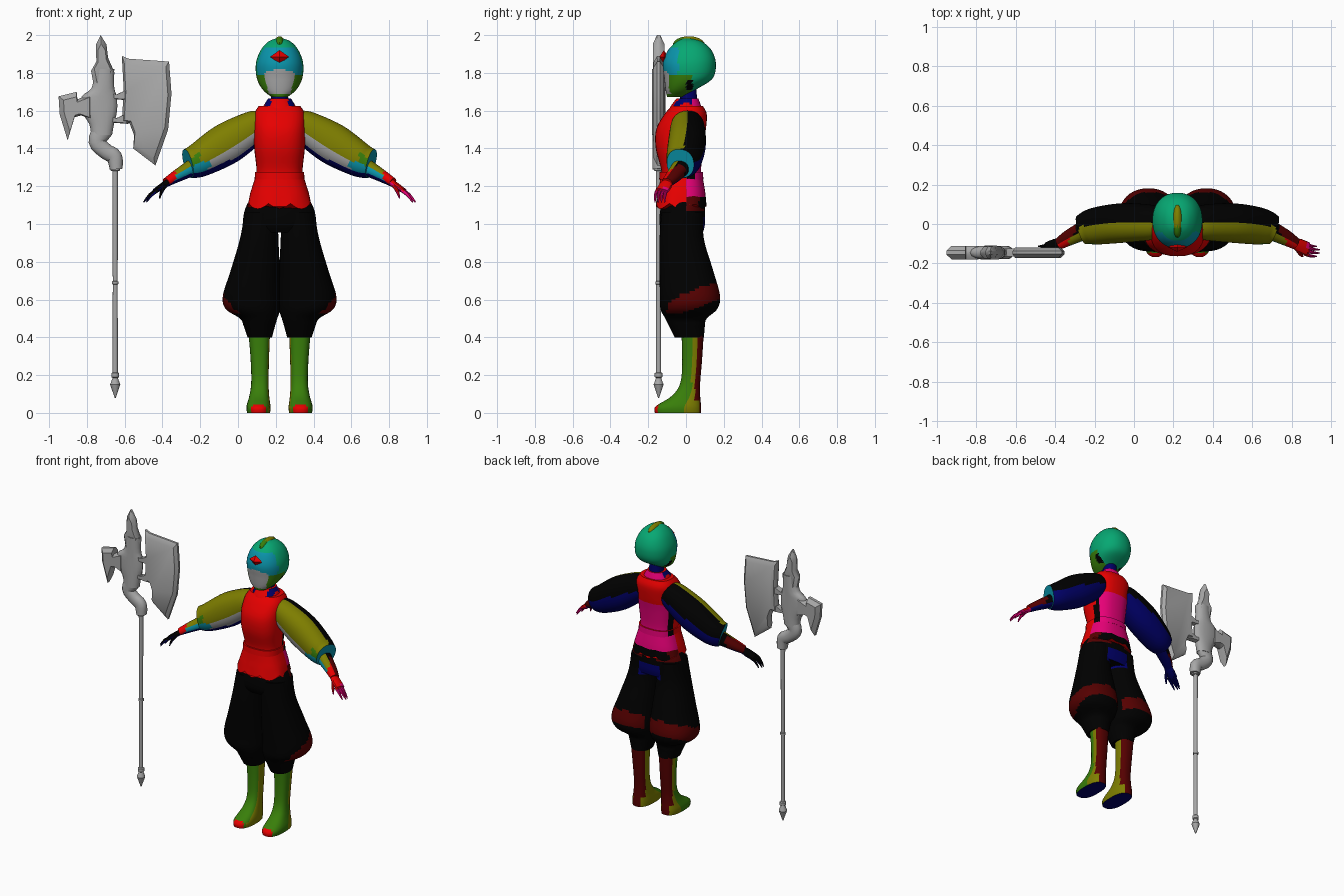
import bpy, bmesh, math
from mathutils import Vector

if "Cube" in bpy.data.objects:
    bpy.data.objects.remove(bpy.data.objects["Cube"])

BODY_X = 0.22    # the figure stands to one side of its axe
AXE_Y = -0.145

COLOURS = {
    "black": (0, 0, 0), "dark red": (0.09, 0, 0),
    "red": (0.9, 0, 0), "green": (0.04, 0.21, 0.003),
    "olive": (0.21, 0.21, 0), "teal": (0.002, 0.39, 0.17),
    "cyan": (0.003, 0.3, 0.41), "navy": (0, 0, 0.14),
    "pink": (0.87, 0, 0.2), "steel": (0.39, 0.39, 0.39)}
MATS = {}
for label, rgb in COLOURS.items():
    m = MATS[label] = bpy.data.materials.new(label)
    m.use_nodes = True
    m.diffuse_color = (*rgb, 1)
    m.node_tree.nodes["Principled BSDF"].inputs["Base Color"].default_value = (*rgb, 1)


def finish(name, bm, rule, side=1, shift=BODY_X):
    """Colour faces by rule(centre, normal), mirror, and link the object."""
    bmesh.ops.recalc_face_normals(bm, faces=bm.faces)
    bm.normal_update()
    me = bpy.data.meshes.new(name)
    used = []
    for f in bm.faces:
        key = rule if isinstance(rule, str) else rule(f.calc_center_median(), f.normal)
        if key not in used:
            used.append(key)
            me.materials.append(MATS[key])
        f.material_index = used.index(key)
    for v in bm.verts:
        v.co.x = v.co.x * side + shift
    if side < 0:
        bmesh.ops.reverse_faces(bm, faces=bm.faces)
    bm.to_mesh(me)
    bm.free()
    me.shade_smooth()
    me.set_sharp_from_angle(angle=math.radians(38))
    bpy.context.scene.collection.objects.link(bpy.data.objects.new(name, me))


def catmull(rows, steps):
    """Smoothly resample rows of equal length."""
    out = []
    for i in range(len(rows) - 1):
        a, b, c, d = (rows[max(0, min(len(rows) - 1, i + k))] for k in (-1, 0, 1, 2))
        for j in range(steps):
            t = j / steps
            out.append([q + t / 2 * (r - p + t * (2*p - 5*q + 4*r - s + t * (3*(q - r) + s - p)))
                        for p, q, r, s in zip(a, b, c, d)])
    return out + [list(rows[-1])]


def loft(name, rows, rule, side=1, shift=BODY_X, steps=5, segs=32, level=True, power=2.2, edit=None):
    """Skin ellipses (x, y, z, radius_u, radius_v) along a path."""
    bm = bmesh.new()
    rows = catmull(rows, steps) if steps > 1 else rows
    pts = [Vector(r[:3]) for r in rows]
    rings = []
    for i, r in enumerate(rows):
        u, v = Vector((1, 0, 0)), Vector((0, 1, 0))
        if not level:
            t = (pts[min(i + 1, len(pts) - 1)] - pts[max(i - 1, 0)]).normalized()
            v = (v - t * v.dot(t)).normalized()
            u = v.cross(t)
        ring = []
        for k in range(segs):
            a = math.tau * k / segs
            c, s = (math.copysign(abs(w) ** (2 / power), w) for w in (math.cos(a), math.sin(a)))
            ring.append(bm.verts.new(pts[i] + u * c * max(r[3], .002) + v * s * max(r[4], .002)))
        rings.append(ring)
    for a, b in zip(rings, rings[1:]):
        for k in range(segs):
            n = (k + 1) % segs
            bm.faces.new((a[k], a[n], b[n], b[k]))
    bm.faces.new(rings[0])
    bm.faces.new(rings[-1])
    if edit:
        edit(bm)
    finish(name, bm, rule, side, shift)


def spans(rows):
    """Level rings from (z, x_min, x_max, y_min, y_max)."""
    return [((a + b) / 2, (c + d) / 2, z, (b - a) / 2, (d - c) / 2) for z, a, b, c, d in rows]


def round_rows(rows):
    """Level rings centred on the body from (z, half_width, y_min, y_max)."""
    return spans([(z, -w, w, a, b) for z, w, a, b in rows])


def ellipsoid(name, centre, size, rule, u=20, v=12):
    bm = bmesh.new()
    bmesh.ops.create_uvsphere(bm, u_segments=u, v_segments=v, radius=1)
    for p in bm.verts:
        p.co = Vector(centre) + Vector([a * b for a, b in zip(p.co, size)])
    finish(name, bm, rule)


def plate(name, outline, half, inset=0.82):
    """A flat steel piece with bevelled faces, drawn in the xz plane."""
    bm = bmesh.new()
    cx = sum(p[0] for p in outline) / len(outline)
    cz = sum(p[1] for p in outline) / len(outline)
    rings = []
    for y, k in ((-half, inset), (-half * .3, 1), (half * .3, 1), (half, inset)):
        rings.append([bm.verts.new((cx + (x - cx) * k, AXE_Y + y, cz + (z - cz) * k)) for x, z in outline])
    for a, b in zip(rings, rings[1:]):
        for k in range(len(a)):
            n = (k + 1) % len(a)
            bm.faces.new((a[k], a[n], b[n], b[k]))
    bm.faces.new(rings[0])
    bm.faces.new(rings[-1])
    finish(name, bm, "steel", shift=0)


# Colour rules
def helmet_rule(c, n):
    if c.y < -.02 and c.z < 1.825 - abs(c.x) * .3 and abs(c.x) < .092 - (1.83 - c.z) * .25:
        return "steel" if c.z > 1.685 else "green"
    if 0 < c.y < .035 and 1.71 < c.z < 1.765:
        return "black"
    if c.z < 1.79 and c.y < .03:
        return "green"
    return "cyan" if c.y < -.04 and c.z < 1.935 else "teal"


def tunic_rule(c, n):
    if n.y > .25 and c.z < 1.47:
        return "pink" if n.y > .6 else "black"
    return "red"


def skirt_rule(c, n):
    if n.y > .1:
        return "pink" if c.z > 1.15 else ("black" if n.y > .75 else "dark red")
    return "red"


def sleeve_rule(c, n):
    if n.y > (-.02 if n.z > 0 else .1):
        return "navy" if n.z < 0 else "black"
    if n.z > -.15:
        return "green" if c.x > .42 and n.z < .25 else "olive"
    if n.z < -.62:
        return "navy"
    return "cyan" if c.x > .37 else "steel"


def forearm_rule(c, n):
    if n.z < -.5:
        return "navy"
    if n.y > -.15:
        return "dark red" if c.x > .52 else "black"
    if c.x > .55:
        return "red"
    return "cyan" if n.z < .3 else "olive"


def left_hand_rule(c, n):
    return "red" if n.z > .2 and c.x < .66 else "pink"


def right_hand_rule(c, n):
    return "navy" if n.z < -.1 else "black"


def seat(c, n):
    return n.y > .3 and abs(c.x) < .085 and .93 < c.z < 1.04


def hip_rule(c, n):
    if seat(c, n):
        return "navy"
    return "dark red" if n.y > .2 and abs(c.x) > .06 and c.z > 1.07 else "black"


def trouser_rule(c, n):
    if seat(c, n):
        return "navy"
    band = abs(c.z - .55 - .36 * (c.y + .1)) < min(.05, .025 + .35 * (c.y + .1))
    return "dark red" if band and c.y > -.1 and (n.x > .3 or n.y > .5) else "black"


def boot_rule(c, n):
    if n.z < -.5:
        return "navy"
    if c.y < -.147 and c.z < .04:
        return "red"
    if n.y > .35:
        return "dark red" if c.z > .07 or n.y > .8 else "olive"
    return "olive" if n.y > .05 or n.x < -.85 else "green"


# Helmet, crest and brow gem
loft("helmet", round_rows([(1.985, .012, -.01, .02), (1.965, .06, -.05, .085), (1.92, .1, -.095, .135),
                           (1.85, .125, -.122, .158), (1.77, .12, -.115, .14), (1.71, .088, -.108, .05),
                           (1.672, .042, -.1, -.01)]), helmet_rule, segs=56, steps=8)
ellipsoid("helmet_crest", (0, .015, 1.947), (.03, .085, .047),
          lambda c, n: "green" if n.y < -.2 else "olive")
ellipsoid("brow_gem", (0, -.117, 1.885), (.05, .024, .036), "red", 4, 2)

# Neck and collar
loft("neck", round_rows([(1.6, .05, -.04, .06), (1.74, .042, -.025, .055)]), "navy", steps=1)
loft("collar", round_rows([(1.59, .1, -.1, .09), (1.625, .085, -.08, .08), (1.665, .06, -.05, .065)]),
     lambda c, n: "pink" if n.y > .3 else ("navy" if .045 < abs(c.x) < .075 and c.z > 1.6 else "red"))

# Tunic, belt and flared skirt with a scalloped hem
loft("tunic", round_rows([(1.2, .135, -.135, .09), (1.28, .122, -.13, .08), (1.4, .134, -.16, .09),
                          (1.5, .138, -.158, .105), (1.58, .135, -.115, .11), (1.625, .11, -.075, .09)]),
     tunic_rule, power=2.5)
loft("belt", round_rows([(1.235, .132, -.142, .092), (1.275, .13, -.14, .09)]), tunic_rule, steps=1, power=2.5)


def scallop(bm):
    for v in bm.verts:
        if v.co.z < 1.16:
            v.co.z -= .03 * abs(math.cos(4 * math.atan2(v.co.y + .02, v.co.x))) * (1.16 - v.co.z) / .05


loft("skirt", round_rows([(1.25, .128, -.135, .088), (1.18, .15, -.145, .1), (1.11, .172, -.16, .11)]),
     skirt_rule, segs=48, power=2.5, edit=scallop)
loft("hips", round_rows([(1.16, .14, -.11, .085), (1.08, .182, -.135, .1), (1.0, .195, -.14, .1),
                         (.955, .19, -.12, .09)]), hip_rule, steps=8, segs=48)

for side, prefix, hand_rule in ((1, "left_", left_hand_rule), (-1, "right_", right_hand_rule)):
    # Ballooning trouser leg and boot
    loft(prefix + "trouser_leg", spans([(1.06, .01, .185, -.13, .09), (.92, .006, .21, -.14, .095),
                                        (.75, -.002, .26, -.14, .145), (.62, -.008, .3, -.138, .18),
                                        (.55, -.004, .285, -.135, .165), (.5, .012, .21, -.11, .11),
                                        (.46, .024, .19, -.09, .1), (.4, .04, .17, -.06, .095)]),
         trouser_rule, side, steps=9, segs=40)
    loft(prefix + "boot", spans([(.44, .05, .166, -.025, .095), (.28, .056, .153, -.02, .085),
                                 (.16, .058, .15, -.03, .075), (.09, .055, .16, -.075, .075),
                                 (.035, .048, .175, -.16, .08), (0, .05, .172, -.165, .08)]),
         boot_rule, side, power=2.5)
    # Wide sleeve, forearm and hand
    loft(prefix + "sleeve", [(.09, .005, 1.535, .07, .075), (.14, .008, 1.51, .09, .09),
                             (.28, .005, 1.425, .11, .1), (.42, -.012, 1.342, .093, .093),
                             (.485, -.03, 1.32, .078, .075)], sleeve_rule, side, level=False, segs=48)
    loft(prefix + "forearm", [(.46, -.025, 1.3, .045, .05), (.55, -.07, 1.25, .032, .04),
                              (.6, -.1, 1.22, .024, .03)], forearm_rule, side, level=False)
    loft(prefix + "palm", [(.58, -.09, 1.228, .018, .024), (.62, -.11, 1.2, .018, .035),
                           (.66, -.127, 1.175, .013, .035)], hand_rule, side, level=False, segs=12, steps=2)
    for i in range(4):
        y = -.152 + .017 * i
        reach = (.045, .06, .06, .045)[i]
        loft(prefix + "finger_%d" % (i + 1),
             [(.645, y, 1.18, .011, .009), (.65 + reach * .6, y - .01, 1.155, .009, .008),
              (.66 + reach, y - .012, 1.115, .003, .003)], hand_rule, side, level=False, segs=8, steps=2)
    loft(prefix + "thumb", [(.605, -.125, 1.205, .011, .011), (.625, -.155, 1.17, .009, .009),
                            (.635, -.165, 1.135, .003, .003)], hand_rule, side, level=False, segs=8, steps=2)

# Axe shaft with grip rings and a pointed foot
SHAFT_X = -.65
foot = [(.08, .003), (.15, .027), (.185, .014), (.19, .021), (.21, .021), (.215, .014),
        (.68, .013), (.682, .018), (.695, .018), (.697, .013), (1.28, .015), (1.282, .024), (1.32, .026)]
loft("axe_shaft", [(SHAFT_X, AXE_Y, z, r, r) for z, r in foot], "steel", shift=0, steps=1, segs=14, power=2)

# Axe socket: a swelling core and a bent neck
core = [(1.82, -.705, .05), (1.72, -.715, .06), (1.675, -.735, .093), (1.6, -.735, .095),
        (1.53, -.722, .066), (1.47, -.722, .055)]
loft("axe_core", [(x, AXE_Y, z, r, .036) for z, x, r in core], "steel", shift=0, segs=16, steps=3)
neck = [(-.715, 1.5, .055), (-.745, 1.435, .046), (-.7, 1.385, .042), (-.655, 1.355, .042), (-.645, 1.29, .034)]
loft("axe_neck", [(x, AXE_Y, z, r, .034) for x, z, r in neck], "steel", shift=0, segs=14, steps=4, level=False)

# Axe blade, its arms, back hammer and top spike
plate("axe_blade", [(-.615, 1.89), (-.58, 1.875), (-.365, 1.86), (-.352, 1.69), (-.37, 1.5), (-.437, 1.31),
                    (-.555, 1.4), (-.55, 1.47), (-.575, 1.535), (-.615, 1.54), (-.605, 1.71)], .026, .88)
for name, z in (("upper", 1.685), ("lower", 1.56)):
    plate("axe_%s_arm" % name, [(-.7, z + .02), (-.645, z), (-.58, z + .03), (-.58, z - .03), (-.645, z - .025),
                                (-.7, z - .02)], .02)
plate("axe_hammer", [(-.95, 1.676), (-.854, 1.7), (-.85, 1.66), (-.76, 1.695), (-.76, 1.55), (-.83, 1.575),
                     (-.865, 1.565), (-.902, 1.443), (-.944, 1.58)], .034, .72)
plate("axe_spike", [(-.727, 2), (-.696, 1.95), (-.688, 1.88), (-.653, 1.8), (-.675, 1.7), (-.755, 1.69),
                    (-.778, 1.81), (-.75, 1.86), (-.752, 1.95)], .03, .7)
